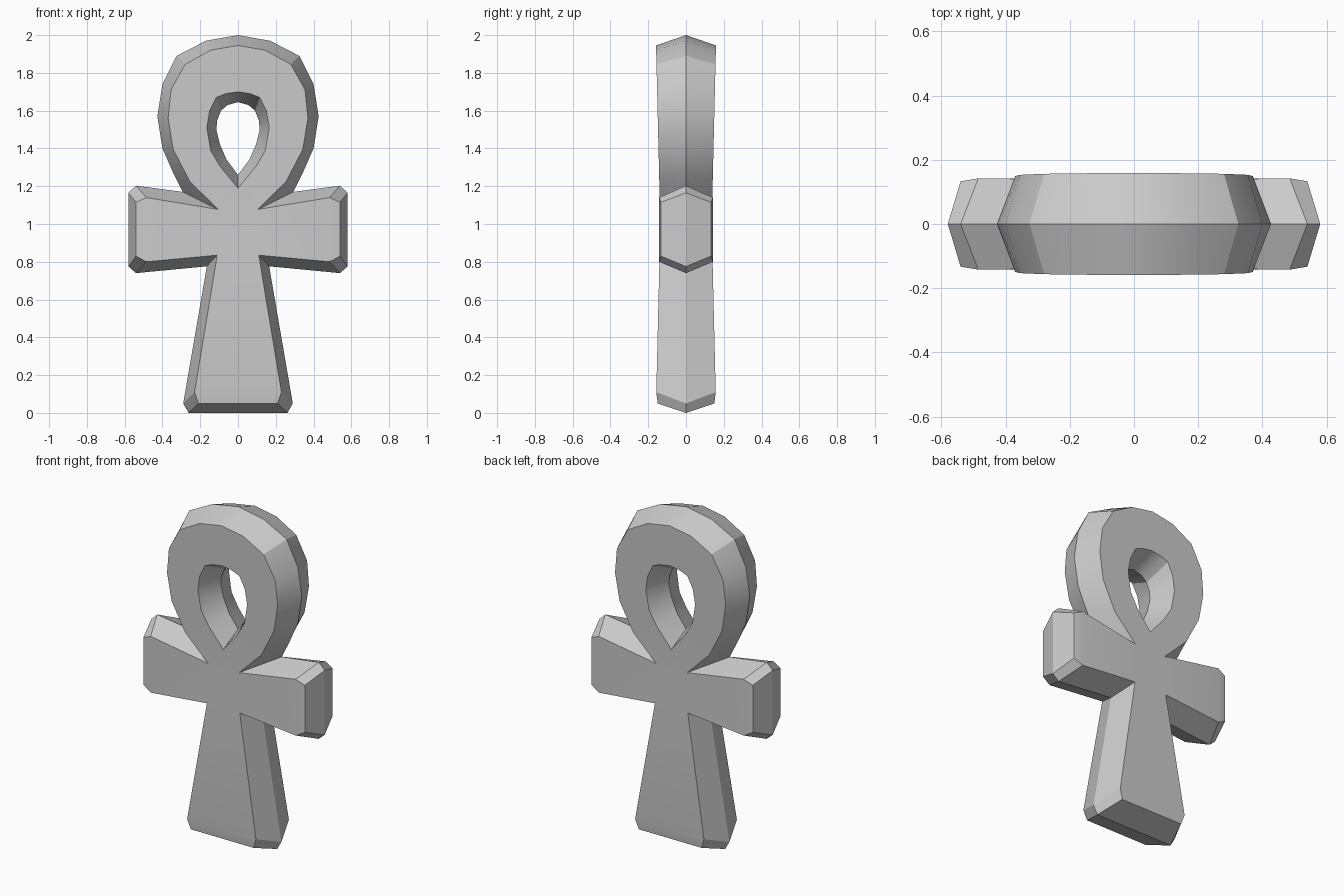
import bpy, bmesh

if "Cube" in bpy.data.objects:
    bpy.data.objects.remove(bpy.data.objects["Cube"])

# Right-half outlines, each point: ridge x, ridge z, face x, face z
OUTER = [(0, 2.0, 0, 1.945), (.17, 1.97, .145, 1.92), (.325, 1.89, .28, 1.845),
         (.40, 1.74, .355, 1.71), (.427, 1.57, .37, 1.56), (.40, 1.40, .343, 1.395),
         (.345, 1.275, .255, 1.225),
         (.293, 1.17, .105, 1.077),                           # loop meets arm
         (.54, 1.203, .485, 1.14), (.58, 1.165, .54, 1.115),
         (.58, .775, .54, .83), (.54, .74, .485, .80),
         (.165, .776, .11, .835),                             # arm meets stem
         (.29, .05, .23, .11), (.262, 0, .21, .05)]
HOLE = [(0, 1.645, 0, 1.70), (.055, 1.63, .065, 1.69), (.09, 1.60, .115, 1.67),
        (.11, 1.55, .15, 1.60), (.115, 1.50, .165, 1.51), (.095, 1.42, .145, 1.39),
        (.06, 1.34, .095, 1.305), (0, 1.26, 0, 1.19)]


def mirrored(half):
    return half + [(-a, b, -c, d) for a, b, c, d in reversed(half) if a > 0]


def depth(x, z):
    # faces are thickest at the ends, thinnest at the crossing
    if abs(x) > .5:
        return .133
    if abs(x) > .4:
        return .142
    d = .136 + .024 * abs(z - 1.0)
    return .15 if z < .06 else d


bm = bmesh.new()
faces = {-1: [], 1: []}

# Bevelled sides of the outline and of the hole
for outline in (mirrored(OUTER), mirrored(HOLE)):
    n = len(outline)
    ridge = [bm.verts.new((p[0], 0, p[1])) for p in outline]
    for side in (-1, 1):
        ring = [bm.verts.new((p[2], side * .15, p[3])) for p in outline]
        faces[side].append(ring)
        for i in range(n):
            j = (i + 1) % n
            bm.faces.new((ridge[i], ridge[j], ring[j], ring[i]))

# Front and back faces, filled flat and then given their gentle dish
for side, rings in faces.items():
    edges = [bm.edges.get((r[i], r[i - 1])) for r in rings for i in range(len(r))]
    bmesh.ops.triangle_fill(bm, use_beauty=True, use_dissolve=False,
                            edges=edges, normal=(0, side, 0))
    for v in (v for r in rings for v in r):
        v.co.y = side * depth(v.co.x, v.co.z)

bmesh.ops.recalc_face_normals(bm, faces=bm.faces)
mesh = bpy.data.meshes.new("looped_cross")
bm.to_mesh(mesh)
bm.free()
obj = bpy.data.objects.new("looped_cross", mesh)
bpy.context.collection.objects.link(obj)

# Smooth the curved loop, keep the bevel edges crisp
bpy.context.view_layer.objects.active = obj
obj.select_set(True)
bpy.ops.object.shade_smooth_by_angle(angle=.55)
